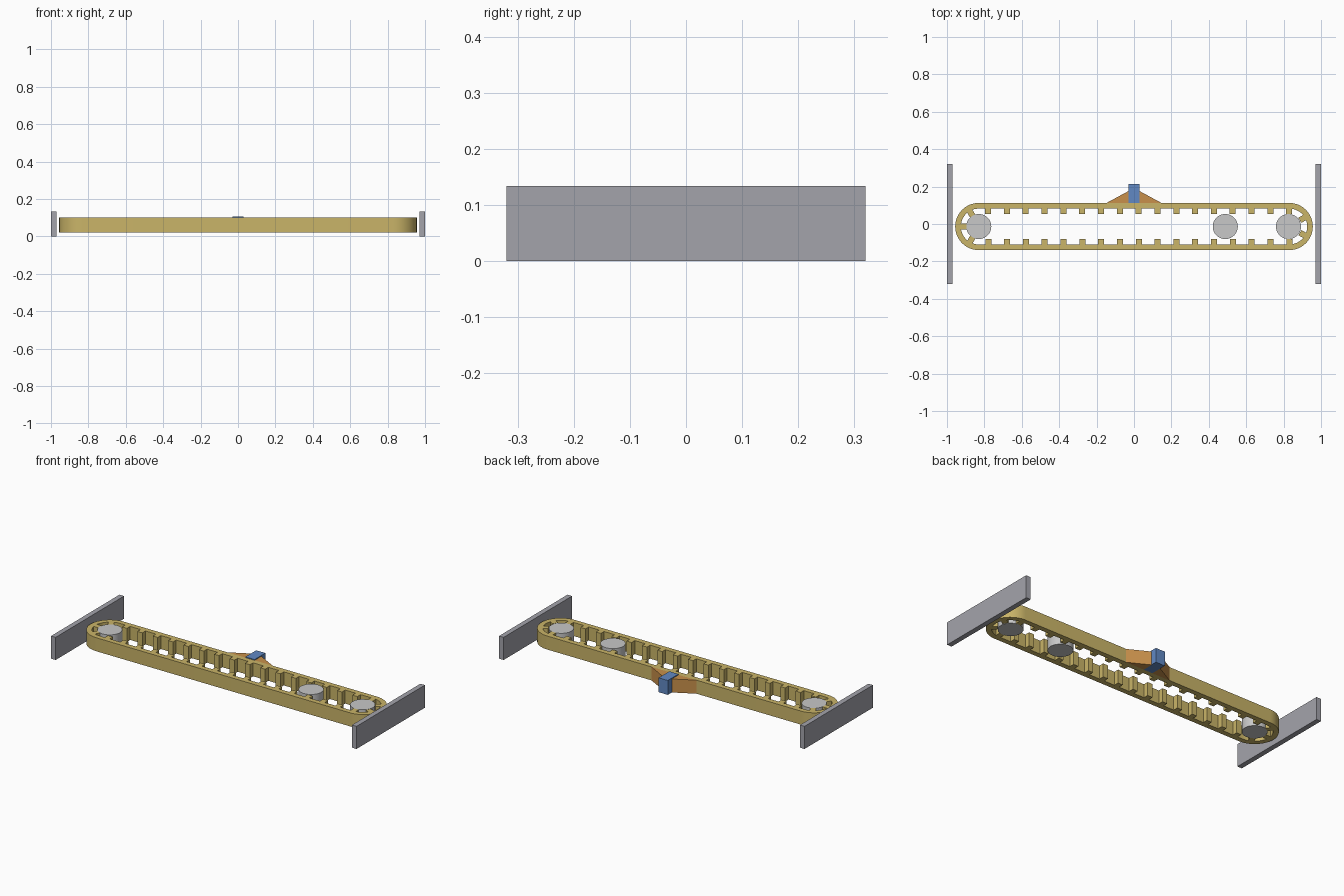
import bpy, bmesh, math
from mathutils import Vector

cube = bpy.data.objects.get("Cube")
if cube:
    bpy.data.objects.remove(cube, do_unlink=True)

HALF, CY = 0.83, -0.0135          # half pulley spacing, belt centre line in y
R_OUT, R_IN, R_TIP = 0.126, 0.096, 0.066
Z0, Z1 = 0.02, 0.10
TEETH, TOOTH_W = 39, 0.032


def material(name, rgb):
    m = bpy.data.materials.new(name)
    m.use_nodes = True
    m.diffuse_color = (*rgb, 1)
    m.node_tree.nodes["Principled BSDF"].inputs["Base Color"].default_value = (*rgb, 1)
    return m


tan = material("belt tan", (0.59, 0.46, 0.14))
dark_grey = material("plate grey", (0.37, 0.37, 0.41))
light_grey = material("pulley light grey", (0.58, 0.58, 0.58))
blue = material("clamp blue", (0.12, 0.25, 0.55))
orange = material("bracket orange", (0.58, 0.28, 0.07))


def prism(name, points, z0, z1, mat):
    """Extrude a flat outline from z0 to z1."""
    bm = bmesh.new()
    face = bm.faces.new([bm.verts.new((x, y, z0)) for x, y in points])
    top = bmesh.ops.extrude_face_region(bm, geom=[face])["geom"]
    bmesh.ops.translate(bm, vec=(0, 0, z1 - z0),
                        verts=[v for v in top if isinstance(v, bmesh.types.BMVert)])
    bmesh.ops.recalc_face_normals(bm, faces=bm.faces)
    me = bpy.data.meshes.new(name)
    bm.to_mesh(me)
    bm.free()
    me.materials.append(mat)
    ob = bpy.data.objects.new(name, me)
    bpy.context.collection.objects.link(ob)
    return ob


def box(name, x0, x1, y0, y1, z0, z1, mat):
    return prism(name, [(x0, y0), (x1, y0), (x1, y1), (x0, y1)], z0, z1, mat)


def smooth(ob):
    bpy.ops.object.select_all(action="DESELECT")
    ob.select_set(True)
    bpy.context.view_layer.objects.active = ob
    bpy.ops.object.shade_smooth_by_angle(angle=math.radians(30))


# Belt path: clockwise along the inner surface from the back left
STRAIGHT, ARC = 2 * HALF, math.pi * R_IN
LENGTH = 2 * (STRAIGHT + ARC)


def frame(s):
    """Point on the inner surface, inward direction and travel direction."""
    s %= LENGTH
    side = 1
    if s >= LENGTH / 2:
        s, side = s - LENGTH / 2, -1
    a = math.pi / 2 - max(0, s - STRAIGHT) / R_IN
    out = Vector((math.cos(a), math.sin(a)))
    p = Vector((-HALF + min(s, STRAIGHT), 0)) + out * R_IN
    along = Vector((out.y, -out.x))
    return p * side + Vector((0, CY)), -out * side, along * side


# Toothed inner outline
inner = []
pitch = LENGTH / TEETH
for k in range(TEETH):
    s = 0.05 + k * pitch
    p, inward, along = frame(s)
    depth = inward * (R_IN - R_TIP)
    half = along * TOOTH_W / 2
    start, end = frame(s - TOOTH_W / 2)[0], frame(s + TOOTH_W / 2)[0]
    inner += [start, p - half + depth, p + half + depth, end]
    gap = pitch - TOOTH_W
    inner += [frame(s + TOOTH_W / 2 + gap * t / 4)[0] for t in (1, 2, 3)]

# Rounded outer outline
outer = []
for side in (1, -1):
    for i in range(33):
        a = side * math.pi / 2 - math.pi * i / 32
        outer.append((side * HALF + R_OUT * math.cos(a), CY + R_OUT * math.sin(a)))

# Belt
curve = bpy.data.curves.new("belt", "CURVE")
curve.dimensions = "2D"
curve.fill_mode = "BOTH"
curve.extrude = (Z1 - Z0) / 2
for loop in (outer, inner):
    sp = curve.splines.new("POLY")
    sp.points.add(len(loop) - 1)
    for pt, (x, y) in zip(sp.points, loop):
        pt.co = (x, y, 0, 1)
    sp.use_cyclic_u = True
curve.materials.append(tan)
belt = bpy.data.objects.new("toothed_belt", curve)
belt.location.z = (Z0 + Z1) / 2
bpy.context.collection.objects.link(belt)
bpy.ops.object.select_all(action="DESELECT")
belt.select_set(True)
bpy.context.view_layer.objects.active = belt
bpy.ops.object.convert(target="MESH")
belt = bpy.context.view_layer.objects.active
bm = bmesh.new()
bm.from_mesh(belt.data)
bmesh.ops.remove_doubles(bm, verts=bm.verts, dist=1e-5)
bmesh.ops.recalc_face_normals(bm, faces=bm.faces)
bm.to_mesh(belt.data)
bm.free()
smooth(belt)

# Pulleys
for name, x in (("right_pulley", -HALF), ("idler_pulley", 0.488), ("left_pulley", HALF - 0.004)):
    ring = [(x + 0.067 * math.cos(math.tau * i / 48), CY + 0.067 * math.sin(math.tau * i / 48))
            for i in range(48)]
    smooth(prism(name, ring, Z0, Z1, light_grey))

# End plates and sloped brackets
for name, s in (("left", 1), ("right", -1)):
    box(name + "_end_plate", s * 0.97, s * 1.0, -0.32, 0.32, 0, 0.134, dark_grey)
    prism(name + "_bracket", [(s * 0.148, 0.112), (s * 0.028, 0.112), (s * 0.028, 0.177)],
          Z0, Z1, orange)

# Clamp
box("belt_clamp", -0.03, 0.03, 0.1125, 0.213, Z0, 0.105, blue)
